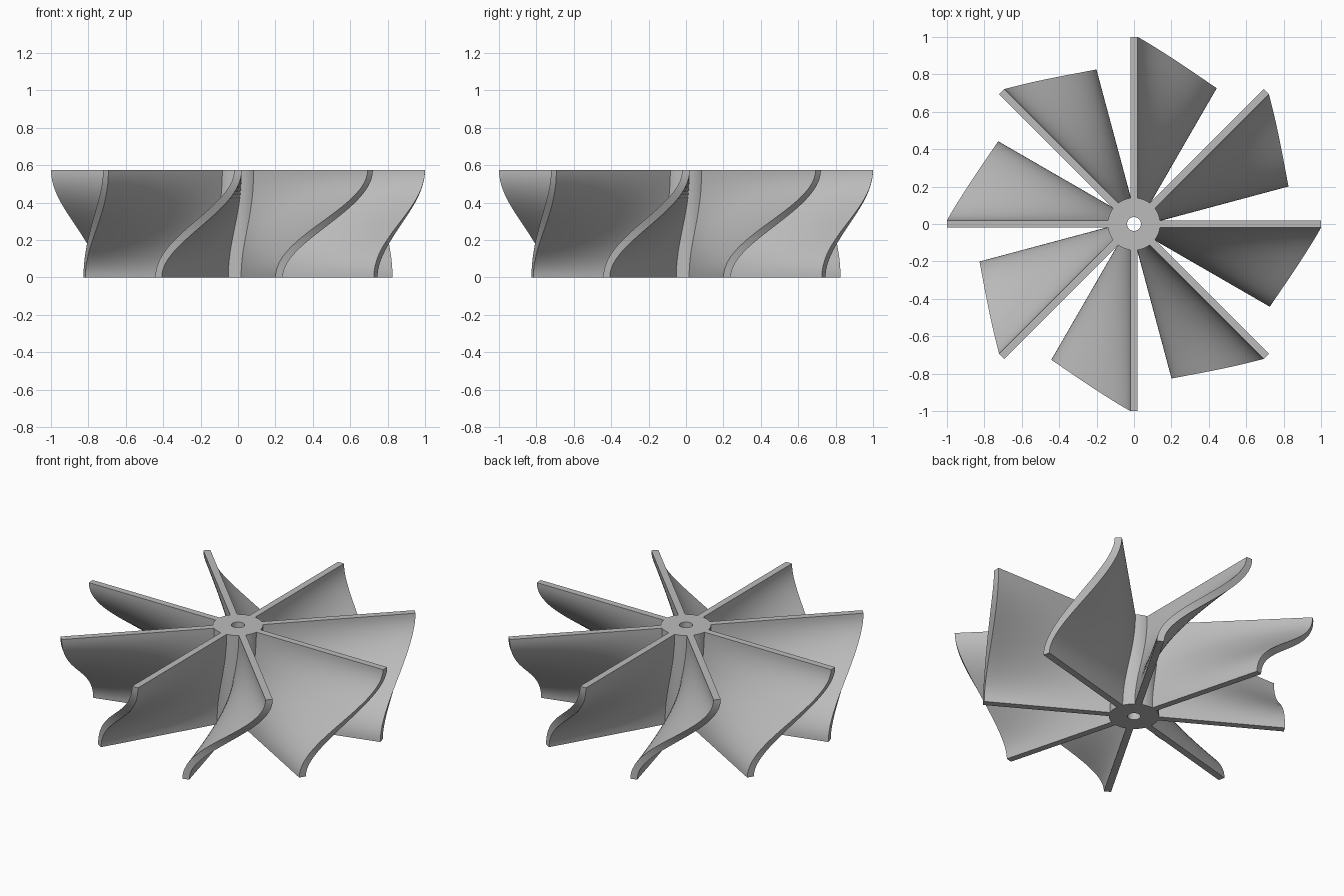
import bpy, bmesh, math
from mathutils import Vector

HEIGHT = 0.575
HALF_THICK = 0.02
BLADES = 8
ROWS, COLS = 28, 12
HUB_R, HOLE_R = 0.14, 0.037

cube = bpy.data.objects.get("Cube")
if cube:
    bpy.data.objects.remove(cube, do_unlink=True)

grey = bpy.data.materials.new("plain grey")
grey.use_nodes = True
colour = (0.5, 0.5, 0.5, 1)
grey.diffuse_color = colour
grey.node_tree.nodes["Principled BSDF"].inputs["Base Color"].default_value = colour


def add_object(name, bm):
    bmesh.ops.recalc_face_normals(bm, faces=bm.faces)
    mesh = bpy.data.meshes.new(name)
    bm.to_mesh(mesh)
    bm.free()
    mesh.materials.append(grey)
    obj = bpy.data.objects.new(name, mesh)
    bpy.context.collection.objects.link(obj)
    bpy.ops.object.select_all(action='DESELECT')
    obj.select_set(True)
    bpy.context.view_layer.objects.active = obj
    bpy.ops.object.shade_smooth_by_angle(angle=math.radians(35))
    return obj


# Hub: a rectangle spun into a tube with a shaft hole
bm = bmesh.new()
corners = [bm.verts.new(p) for p in ((HOLE_R, 0, 0), (HUB_R, 0, 0),
                                     (HUB_R, 0, HEIGHT), (HOLE_R, 0, HEIGHT))]
edges = [bm.edges.new((corners[i], corners[(i + 1) % 4])) for i in range(4)]
bmesh.ops.spin(bm, geom=corners + edges, axis=(0, 0, 1), cent=(0, 0, 0),
               angle=math.tau, steps=64, use_merge=True)
bmesh.ops.remove_doubles(bm, verts=bm.verts, dist=1e-5)
add_object("hub", bm)

# Blade: radial sections swept down an S-curve from the top tip to the bottom tip
TOP = Vector((1, 0))
BOTTOM = 0.85 * Vector((math.cos(math.radians(30)), -math.sin(math.radians(30))))


def blade_section(t):
    """Closed outline of the blade at height fraction t."""
    s = (1 - math.cos(math.pi * t)) / 2
    slope = math.pi / 2 * math.sin(math.pi * t) / HEIGHT
    tip = BOTTOM.lerp(TOP, s)
    side = Vector((-tip.y, tip.x)).normalized()
    lean = (TOP - BOTTOM).dot(side) * slope
    start = 0.09 / tip.length
    sides = []
    for sign in (-1, 1):
        points = []
        for i in range(COLS + 1):
            r = start + (1 - start) * i / COLS
            offset = sign * HALF_THICK * math.hypot(1, r * lean)
            p = tip * r + side * offset
            points.append((p.x, p.y, t * HEIGHT))
        sides.append(points)
    return sides[0] + sides[1][::-1]


def build_blade(turn, name):
    bm = bmesh.new()
    rings = [[bm.verts.new(p) for p in blade_section(j / ROWS)]
             for j in range(ROWS + 1)]
    n = len(rings[0])
    for low, high in zip(rings, rings[1:]):
        for i in range(n):
            k = (i + 1) % n
            bm.faces.new((low[i], low[k], high[k], high[i]))
    bm.faces.new(rings[0])
    bm.faces.new(rings[-1])
    add_object(name, bm).rotation_euler.z = turn


for b in range(BLADES):
    build_blade(math.tau * b / BLADES, f"blade_{b + 1}")
